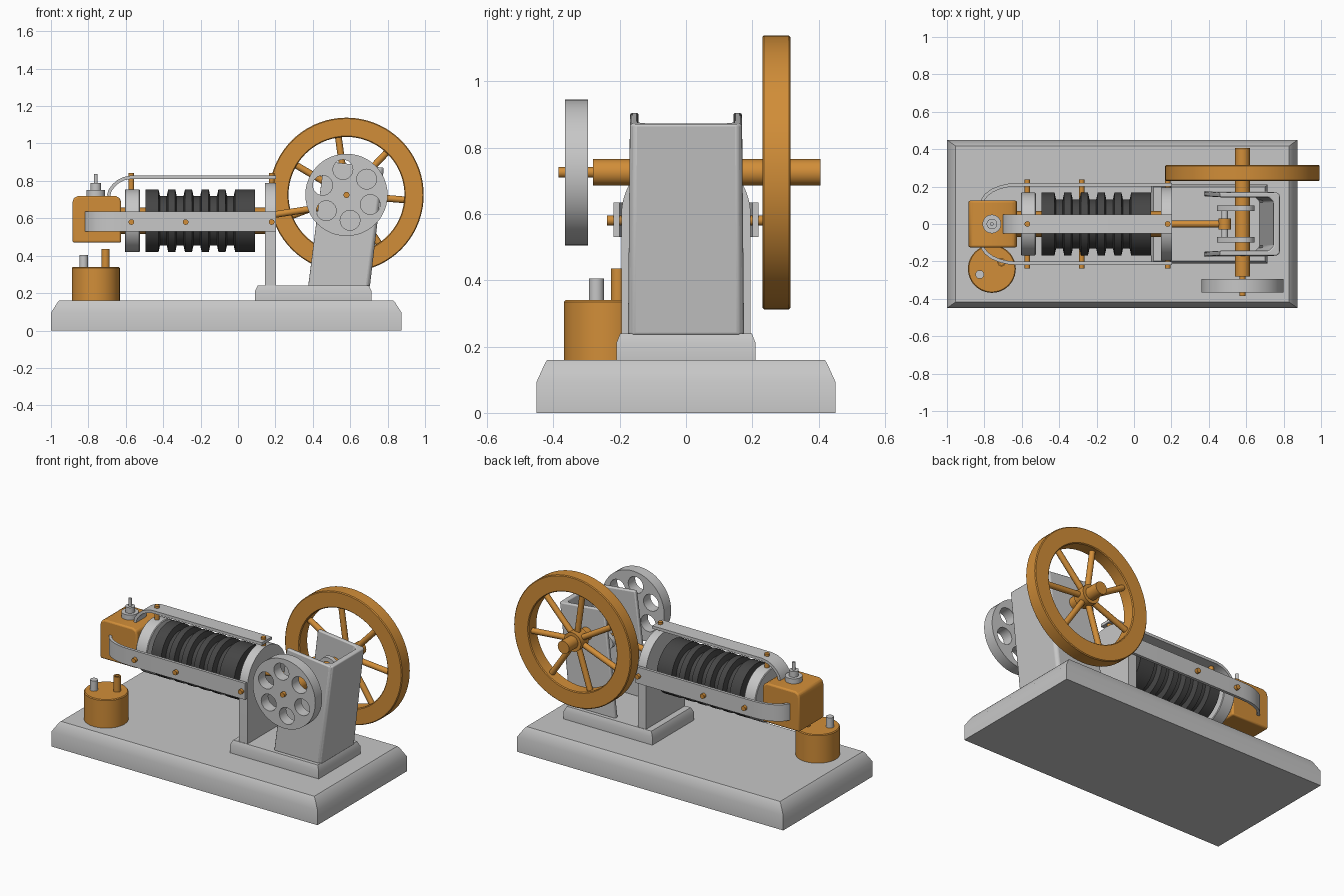
import bpy, bmesh, math
from mathutils import Vector

if "Cube" in bpy.data.objects:
    bpy.data.objects.remove(bpy.data.objects["Cube"])


def material(name, rgb):
    m = bpy.data.materials.new(name)
    m.diffuse_color = (*rgb, 1)
    m.use_nodes = True
    m.node_tree.nodes["Principled BSDF"].inputs["Base Color"].default_value = m.diffuse_color
    return m


GREY = material("light grey metal", (0.57, 0.57, 0.57))
ORANGE = material("orange brass", (0.64, 0.27, 0.04))
DARK = material("dark iron", (0.06, 0.06, 0.06))


def finish(name, bm, mat, bevel=0.0):
    bmesh.ops.recalc_face_normals(bm, faces=bm.faces)
    me = bpy.data.meshes.new(name)
    bm.to_mesh(me)
    bm.free()
    ob = bpy.data.objects.new(name, me)
    bpy.context.collection.objects.link(ob)
    me.materials.append(mat)
    if bevel:
        b = ob.modifiers.new("bevel", 'BEVEL')
        b.width, b.segments, b.limit_method = bevel, 3, 'ANGLE'
    bpy.ops.object.select_all(action='DESELECT')
    ob.select_set(True)
    bpy.context.view_layer.objects.active = ob
    bpy.ops.object.shade_smooth_by_angle(angle=math.radians(35))
    return ob


def loft(name, rings, mat, closed=False, bevel=0.0):
    """Skin between rings of points; caps the ends unless closed."""
    bm = bmesh.new()
    vs = [[bm.verts.new(p) for p in r] for r in rings]
    n = len(vs[0])
    for a, b in zip(vs, vs[1:] + (vs[:1] if closed else [])):
        for i in range(n):
            j = (i + 1) % n
            bm.faces.new((a[i], a[j], b[j], b[i]))
    if not closed:
        bm.faces.new(vs[0])
        bm.faces.new(vs[-1])
    return finish(name, bm, mat, bevel)


def prism(name, pts, axis, a, b, mat, bevel=0.0):
    put = {'x': lambda u, v, w: (w, u, v), 'y': lambda u, v, w: (u, w, v),
           'z': lambda u, v, w: (u, v, w)}[axis]
    return loft(name, [[put(u, v, w) for u, v in pts] for w in (a, b)], mat, bevel=bevel)


def lathe(name, origin, direction, profile, mat, seg=48, closed=False):
    """Revolve (distance, radius) points about an axis."""
    o, d = Vector(origin), Vector(direction).normalized()
    u = d.orthogonal().normalized()
    v = d.cross(u)
    rings = [[o + d * t + (u * math.cos(k * math.tau / seg) + v * math.sin(k * math.tau / seg)) * r
              for k in range(seg)] for t, r in profile]
    return loft(name, rings, mat, closed)


def rod(name, p, q, r, mat, seg=20):
    d = Vector(q) - Vector(p)
    return lathe(name, p, d, [(0, r), (d.length, r)], mat, seg)


def slab(name, levels, mat):
    """Stacked rectangles: (z, x0, x1, half depth)."""
    return loft(name, [[(a, -h, z), (b, -h, z), (b, h, z), (a, h, z)] for z, a, b, h in levels], mat)


def ribbon(path, t):
    """Outline of a bent strip of thickness t."""
    pts = [Vector(p) for p in path]
    left, right = [], []
    for i, p in enumerate(pts):
        d = (pts[min(i + 1, len(pts) - 1)] - pts[max(i - 1, 0)]).normalized()
        n = Vector((-d.y, d.x)) * t / 2
        left.append(p + n)
        right.append(p - n)
    return left + right[::-1]


def circle(cx, cy, r, n, a0=0.0, a1=math.tau):
    return [(cx + r * math.cos(a0 + (a1 - a0) * k / n), cy + r * math.sin(a0 + (a1 - a0) * k / n))
            for k in range(n)]


# Base and pedestal
slab("base", [(0, -1, 0.875, 0.45), (0.095, -1, 0.875, 0.45), (0.15, -0.965, 0.84, 0.425),
              (0.16, -0.955, 0.83, 0.418)], GREY)
slab("pedestal", [(0.155, 0.09, 0.715, 0.21), (0.21, 0.09, 0.715, 0.21),
                  (0.24, 0.105, 0.7, 0.198)], GREY)

# Leaning crank housing, open at the top and towards the cylinder
sect = [(0.375, -0.175), (0.69, -0.175), (0.705, -0.16), (0.705, 0.16), (0.69, 0.175), (0.375, 0.175),
        (0.375, 0.148), (0.645, 0.148), (0.67, 0.123), (0.67, -0.123), (0.645, -0.148), (0.375, -0.148)]
top = [(0.46 + (x - 0.375) * 0.97, y * 0.965, 0.905 - (x - 0.375) * 0.106) for x, y in sect]
loft("crank_housing", [[(x, y, 0.235) for x, y in sect], top], GREY, bevel=0.007)

# Crankshaft, webs, pin and connecting rod
CX, CZ, PX, PZ = 0.58, 0.725, 0.485, 0.665
rod("crankshaft", (CX, -0.28, CZ), (CX, 0.405, CZ), 0.04, ORANGE, 32)
rod("pulley_shaft", (CX, -0.385, CZ), (CX, -0.27, CZ), 0.016, ORANGE)
a = math.atan2(CZ - PZ, CX - PX)
web = (circle(CX, CZ, 0.065, 20, a - math.pi / 2, a + math.pi / 2) +
       circle(PX, PZ, 0.04, 20, a + math.pi / 2, a + 1.5 * math.pi))
for s in (-1, 1):
    prism("crank_web", web, 'y', s * 0.07, s * 0.1, GREY)
rod("crank_pin", (PX, -0.1, PZ), (PX, 0.1, PZ), 0.018, GREY)
rod("rod_end", (PX, -0.03, PZ), (PX, 0.03, PZ), 0.034, ORANGE, 24)
rod("connecting_rod", (0.1, 0, 0.605), (PX, 0, PZ), 0.018, ORANGE)

# Flywheel
lathe("flywheel_rim", (CX, 0.23, CZ), (0, 1, 0),
      [(0, 0.315), (0, 0.408), (0.005, 0.413), (0.08, 0.413), (0.085, 0.408), (0.085, 0.315),
       (0.08, 0.31), (0.005, 0.31)], ORANGE, 72, True)
rod("flywheel_hub", (CX, 0.235, CZ), (CX, 0.315, CZ), 0.06, ORANGE, 32)
for k in range(7):
    t = math.radians(98) + k * math.tau / 7
    rod("flywheel_spoke", (CX, 0.272, CZ),
        (CX + 0.33 * math.cos(t), 0.272, CZ + 0.33 * math.sin(t)), 0.018, ORANGE, 16)

# Pulley disc with six holes: filled flat curve, thickened
cu = bpy.data.curves.new("pulley_disc", 'CURVE')
cu.dimensions, cu.fill_mode, cu.extrude = '2D', 'BOTH', 0.035
loops = [circle(0, 0, 0.22, 48)]
for k in range(6):
    t = math.radians(38 + 60 * k)
    loops.append(circle(0.137 * math.cos(t), 0.137 * math.sin(t), 0.053, 24))
for loop in loops:
    sp = cu.splines.new('POLY')
    sp.points.add(len(loop) - 1)
    for p, (x, y) in zip(sp.points, loop):
        p.co = (x, y, 0, 1)
    sp.use_cyclic_u = True
cu.materials.append(GREY)
disc = bpy.data.objects.new("pulley_disc", cu)
bpy.context.collection.objects.link(disc)
disc.location, disc.rotation_euler = (CX, -0.33, CZ), (math.pi / 2, 0, 0)
bpy.ops.object.select_all(action='DESELECT')
disc.select_set(True)
bpy.context.view_layer.objects.active = disc
bpy.ops.object.convert(target='MESH')

# Finned cylinder, end flange and inner tube
AZ = 0.587
fins = [(-0.495, 0.168), (-0.425, 0.168)]
x = -0.425
for k in range(5):
    fins += [(x + 0.008, 0.132), (x + 0.044, 0.132), (x + 0.052, 0.168)]
    x += 0.052
    if k < 4:
        x += 0.0375
        fins.append((x, 0.168))
fins.append((0.09, 0.168))
lathe("finned_cylinder", (0, 0, AZ), (1, 0, 0), fins, DARK, 64)
lathe("end_flange", (-0.605, 0, AZ), (1, 0, 0),
      [(0, 0.164), (0.004, 0.168), (0.076, 0.168), (0.08, 0.164)], GREY, 64)
rod("inner_tube", (-0.64, 0, AZ), (0.19, 0, AZ), 0.07, ORANGE, 32)

# Upright plate with rounded top
plate = [(0.195, 0.235)] + circle(0, 0.595, 0.195, 32, 0, math.pi) + [(-0.195, 0.595), (-0.195, 0.235)]
prism("support_plate", plate, 'x', 0.145, 0.203, GREY)

# Rails on both sides and on top, with their bolts
bend = [(-0.815, 0.105), (-0.808, 0.13), (-0.79, 0.155), (-0.76, 0.178), (-0.715, 0.197),
        (-0.67, 0.207), (-0.62, 0.21), (0.203, 0.21)]
for s in (-1, 1):
    prism("side_rail", ribbon([(x, s * y) for x, y in bend], 0.018), 'z', 0.53, 0.635, GREY)
    for bx in (-0.57, -0.28, 0.18):
        rod("side_bolt", (bx, s * 0.12, 0.58), (bx, s * 0.238, 0.58), 0.015, ORANGE, 16)
arch = [(-0.692, 0.72), (-0.685, 0.748), (-0.665, 0.775), (-0.64, 0.797), (-0.61, 0.812),
        (-0.57, 0.82), (0.203, 0.82)]
prism("top_rail", ribbon(arch, 0.018), 'y', -0.05, 0.05, GREY)
for bx in (-0.57, 0.18):
    rod("top_bolt", (bx, 0, 0.72), (bx, 0, 0.842), 0.015, ORANGE, 16)

# Hot box with rounded upper edges, and its valve
box = [(-0.885, 0.47), (-0.625, 0.47), (-0.625, 0.685), (-0.632, 0.708), (-0.655, 0.72),
       (-0.855, 0.72), (-0.878, 0.708), (-0.885, 0.685)]
prism("hot_box", box, 'y', -0.125, 0.125, ORANGE, 0.01)
lathe("valve", (-0.76, 0, 0.715), (0, 0, 1),
      [(0, 0.05), (0.037, 0.05), (0.037, 0.028), (0.073, 0.028), (0.073, 0.01), (0.122, 0.01)], GREY, 32)

# Spirit lamp with filler and hollow wick tube
lathe("lamp", (-0.76, -0.24, 0.155), (0, 0, 1), [(0, 0.128), (0.18, 0.128), (0.185, 0.123)], ORANGE, 48)
rod("lamp_cap", (-0.825, -0.27, 0.33), (-0.825, -0.27, 0.405), 0.023, GREY)
lathe("wick_tube", (-0.708, -0.205, 0.33), (0, 0, 1),
      [(0, 0.022), (0.105, 0.022), (0.105, 0.014), (0, 0.014)], ORANGE, 20, True)
